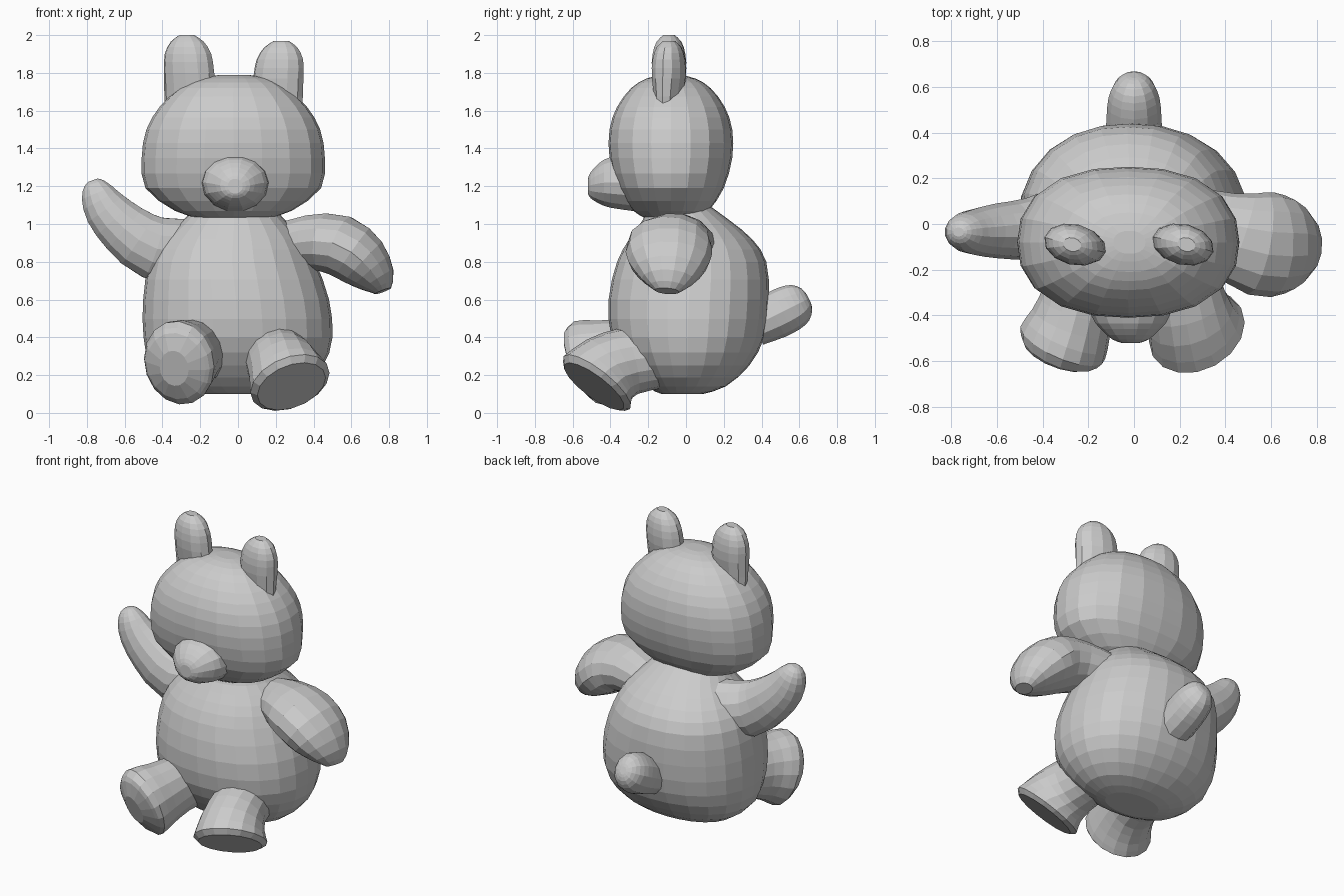
import bpy, bmesh
from math import cos, sin, pi
from mathutils import Vector


def spline(a, b, c, d, t):
    return [0.5 * (2*q + (r-p)*t + (2*p-5*q+4*r-s)*t*t + (3*q-p-3*r+s)*t**3)
            for p, q, r, s in zip(a, b, c, d)]


def loft(name, secs, side, axis=None, n=16, power=2.0, sub=2, flat_tip=False):
    """Skin elliptical sections (x, y, z, radius_side, radius_other) along a path."""
    tip = [secs[-1]] if flat_tip else []
    body = secs[:-1] if flat_tip else secs
    fine = []
    for i in range(len(body) - 1):
        a, d = body[max(i-1, 0)], body[min(i+2, len(body)-1)]
        fine += [spline(a, body[i], body[i+1], d, k/sub) for k in range(sub)]
    fine += [body[-1]] + tip
    bm = bmesh.new()
    rings = []
    for i, s in enumerate(fine):
        c = Vector(s[:3])
        t = axis and Vector(axis) or (Vector(fine[min(i+1, len(fine)-1)][:3]) - Vector(fine[max(i-1, 0)][:3]))
        t.normalize()
        u = Vector(side)
        u = (u - t * u.dot(t)).normalized()
        v = t.cross(u)
        ring = []
        for k in range(n):
            ca, sa = cos(2*pi*k/n), sin(2*pi*k/n)
            e = (abs(ca)**power + abs(sa)**power) ** (-1/power)
            ring.append(bm.verts.new(c + u*(s[3]*ca*e) + v*(s[4]*sa*e)))
        rings.append(ring)
    for r, q in zip(rings, rings[1:]):
        for k in range(n):
            bm.faces.new((r[k], r[(k+1) % n], q[(k+1) % n], q[k]))
    bm.faces.new(rings[0])
    bm.faces.new(rings[-1])
    bmesh.ops.recalc_face_normals(bm, faces=bm.faces)
    me = bpy.data.meshes.new(name)
    bm.to_mesh(me)
    bm.free()
    ob = bpy.data.objects.new(name, me)
    bpy.context.collection.objects.link(ob)
    return ob


X, Y, Z = (1, 0, 0), (0, 1, 0), (0, 0, 1)

# round belly narrowing to the neck
loft("body", [(0, -.02, .10, .18, .11), (0, 0, .14, .33, .21), (-.005, .01, .25, .455, .325),
              (0, .01, .4, .5, .405), (-.01, .015, .6, .492, .425), (-.03, .03, .8, .44, .395),
              (-.025, .025, .92, .37, .325), (-.02, .0, 1.02, .27, .23), (-.02, -.04, 1.1, .2, .16)],
     X, Z, n=24, power=2.2)

# wide head
loft("head", [(-.025, -.08, 1.03, .18, .13), (-.025, -.08, 1.07, .31, .2), (-.025, -.08, 1.19, .465, .28),
              (-.025, -.08, 1.35, .485, .325), (-.025, -.08, 1.5, .46, .325), (-.025, -.08, 1.62, .39, .285),
              (-.025, -.08, 1.72, .285, .21), (-.02, -.08, 1.77, .185, .13), (-.02, -.08, 1.79, .07, .05)],
     X, Z, n=20, power=2.35)

# snout
loft("snout", [(-.015, -.28, 1.215, .18, .15), (-.015, -.4, 1.22, .172, .137), (-.015, -.46, 1.215, .13, .11),
               (-.015, -.505, 1.205, .08, .07), (-.015, -.52, 1.2, .04, .04)], X, (0, -1, 0), n=14)

# ears
for name, dx, dz, lean in (("left_ear", -.26, 0, -.06), ("right_ear", .215, -.03, .08)):
    loft(name, [(dx + lean*z, -.09, 1.82 + z + dz, a, b) for z, a, b in
                ((-.2, .145, .06), (-.02, .137, .088), (.08, .127, .085), (.145, .09, .065), (.18, .04, .03))],
         (1, -.25, 0), Z, n=12)

# raised arm
loft("raised_arm", [(-.27, .03, .86, .15, .17), (-.45, -.02, .875, .135, .17), (-.6, -.03, .975, .12, .145),
                    (-.7, -.035, 1.08, .1, .12), (-.745, -.035, 1.165, .08, .09),
                    (-.762, -.035, 1.215, .05, .055), (-.768, -.035, 1.232, .02, .025)], Y, n=14)

# lowered arm, broad and flattened
loft("lowered_arm", [(.22, .03, .88, .14, .12), (.38, -.03, .905, .175, .145), (.54, -.085, .885, .228, .165),
                     (.66, -.09, .8, .215, .15), (.74, -.095, .705, .14, .1), (.768, -.1, .645, .065, .045)],
     Y, n=14)

# legs: the left sole bulges a little, the right one is flat
loft("left_leg", [(-.2, -.14, .32, .16, .17), (-.235, -.3, .315, .16, .18), (-.275, -.43, .29, .18, .205),
                  (-.312, -.52, .265, .2, .232), (-.328, -.56, .248, .165, .19), (-.338, -.59, .236, .08, .1)],
     X, n=16, flat_tip=True)
loft("right_leg", [(.19, -.14, .3, .16, .17), (.215, -.3, .275, .175, .18), (.247, -.41, .225, .195, .2),
                   (.275, -.472, .16, .22, .225), (.283, -.487, .14, .19, .195)],
     X, n=16, flat_tip=True)

# stubby tail
loft("tail", [(0, .36, .46, .125, .11), (0, .47, .515, .12, .125), (0, .55, .555, .112, .123),
              (0, .605, .583, .09, .105), (0, .64, .6, .055, .065), (0, .65, .605, .02, .025)], X, n=12)
